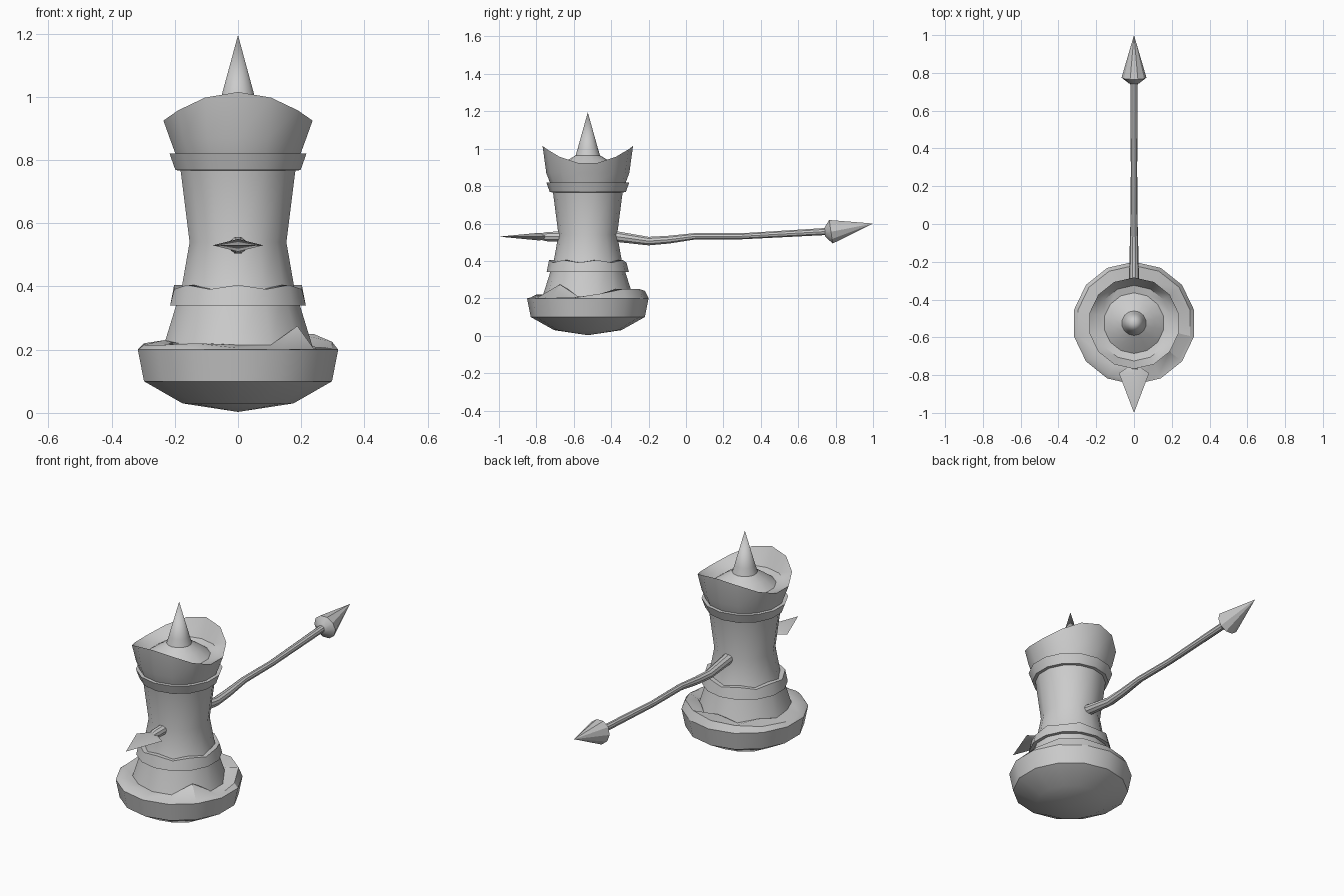
import bpy, bmesh
from math import sin, cos, pi, radians

if "Cube" in bpy.data.objects:
    bpy.data.objects.remove(bpy.data.objects["Cube"])

CY = -0.525   # tower axis
N = 14        # tower sides


def loft(name, rings):
    """Skin a list of rings; a ring with one point becomes a pole."""
    bm = bmesh.new()
    vs = [[bm.verts.new(p) for p in ring] for ring in rings]
    for a, b in zip(vs, vs[1:]):
        n = max(len(a), len(b))
        for i in range(n):
            j = (i + 1) % n
            quad = [a[i % len(a)], a[j % len(a)], b[j % len(b)], b[i % len(b)]]
            bm.faces.new(list(dict.fromkeys(quad)))
    bmesh.ops.recalc_face_normals(bm, faces=bm.faces[:])
    me = bpy.data.meshes.new(name)
    bm.to_mesh(me)
    bm.free()
    ob = bpy.data.objects.new(name, me)
    bpy.context.collection.objects.link(ob)
    bpy.ops.object.select_all(action='DESELECT')
    ob.select_set(True)
    bpy.context.view_layer.objects.active = ob
    bpy.ops.object.shade_smooth_by_angle(angle=radians(32))
    return ob


def level(r, z):
    """Horizontal ring; z may be a number or a function of the side index."""
    if r == 0:
        return [(0, CY, z)]
    h = z if callable(z) else (lambda k: z)
    return [(r * sin(2 * pi * k / N), CY - r * cos(2 * pi * k / N), h(k)) for k in range(N)]


def cross(y, z, rx, rz, n=10, tilt=0.0):
    """Upright ring across the lance, optionally tilted."""
    if rx == 0:
        return [(0, y, z)]
    return [(rx * cos(2 * pi * i / n), y + tilt * rz * sin(2 * pi * i / n),
             z + rz * sin(2 * pi * i / n)) for i in range(n)]


def turn(name, profile):
    return loft(name, [level(r, z) for r, z in profile])


# Chipped base bowl
lip = [.205, .2, .205, .205, .225, .25, .25, .24, .235, .225, .22, .215, .215, .22]
chips = [.215, .215, .275, .21, .21, .25, .22, .25, .22, .24, .22, .23, .22, .22]
turn("base", [(0, .003), (.18, .03), (.305, .1), (.325, .2),
              (.305, lambda k: lip[k]), (.24, lambda k: chips[k]), (.22, .215)])

# Waisted column
turn("column", [(.245, .2), (.182, .40), (.157, .54), (.184, .75), (.19, .79)])

# Lower band with a ragged top edge, upper flared band
turn("lower_band", [(.19, .34), (.22, .34), (.207, lambda k: .405 - .014 * (k % 2)),
                    (.165, lambda k: .405 - .014 * (k % 2))])
turn("upper_band", [(.17, .765), (.203, .768), (.222, .82), (.19, .82)])


# Crown with high front and back points, hollow bowl inside
def rim(k):
    return .92 + .095 * cos(2 * pi * k / N) ** 2


turn("crown", [(.188, .77), (.203, .82), (.222, .87), (.242, rim), (.20, .91), (.16, .9)])
turn("spike", [(.165, .897), (.11, .937), (.065, .965), (.053, 1.005), (0, 1.195)])

# Bent lance running through the column
path = [(-.77, .53, .02), (-.74, .53, .027), (-.53, .53, .03), (-.37, .53, .03),
        (-.2, .506, .024), (-.09, .514, .022), (.05, .532, .018), (.3, .532, .017),
        (.76, .558, .02)]
loft("lance_shaft", [cross(y, z, r, r) for y, z, r in path])

# Cone head at the back, flat barbed head at the front
loft("lance_cone_head", [cross(.735, .558, 0, 0), cross(.745, .558, .028, .03),
                         cross(.775, .556, .066, .066, tilt=-.15), cross(1, .6, 0, 0)])
loft("lance_flat_head", [cross(-.75, .53, 0, 0), cross(-.755, .53, .03, .018, 4),
                         cross(-.79, .53, .08, .02, 4), cross(-1, .53, 0, 0)])
